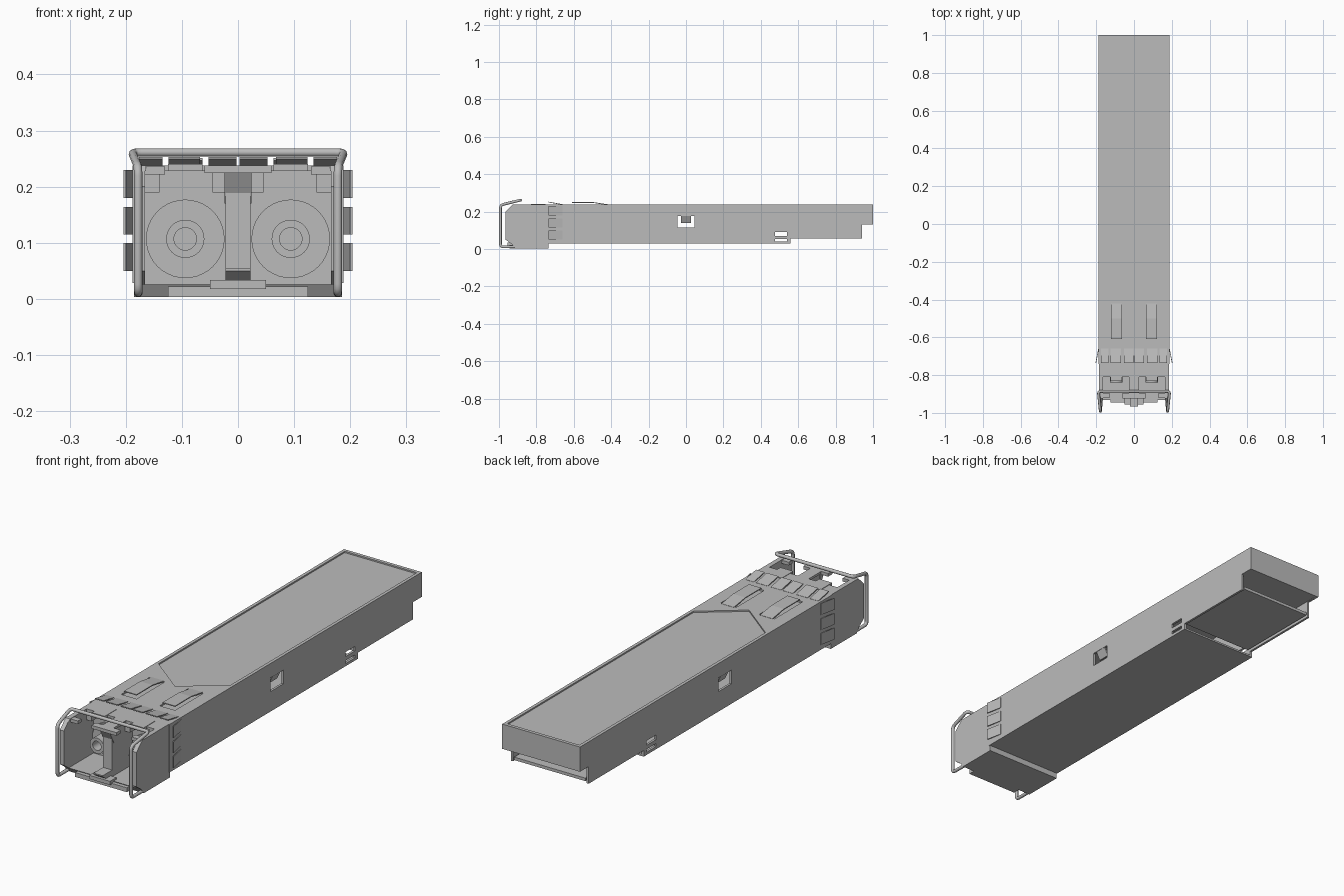
import bpy, bmesh, math
from mathutils import Vector

cube = bpy.data.objects.get("Cube")
if cube:
    bpy.data.objects.remove(cube, do_unlink=True)

metal = bpy.data.materials.new("plain_grey_metal")
metal.use_nodes = True
GREY = (0.5, 0.5, 0.5, 1)
metal.diffuse_color = GREY
metal.node_tree.nodes["Principled BSDF"].inputs["Base Color"].default_value = GREY


def prism(name, pts, axis, a, b):
    """Extrude a 2D outline along an axis from a to b."""
    place = {"x": lambda p, t: (t, p[0], p[1]),
             "y": lambda p, t: (p[0], t, p[1]),
             "z": lambda p, t: (p[0], p[1], t)}[axis]
    bm = bmesh.new()
    ends = [[bm.verts.new(place(p, t)) for p in pts] for t in (a, b)]
    for ring in ends:
        bm.faces.new(ring)
    n = len(pts)
    for i in range(n):
        j = (i + 1) % n
        bm.faces.new((ends[0][i], ends[0][j], ends[1][j], ends[1][i]))
    bmesh.ops.recalc_face_normals(bm, faces=bm.faces)
    me = bpy.data.meshes.new(name)
    bm.to_mesh(me)
    bm.free()
    ob = bpy.data.objects.new(name, me)
    bpy.context.collection.objects.link(ob)
    me.materials.append(metal)
    return ob


def box(name, x0, x1, y0, y1, z0, z1):
    return prism(name, [(x0, y0), (x1, y0), (x1, y1), (x0, y1)], "z", z0, z1)


def cut(target, cutter):
    mod = target.modifiers.new("cut", "BOOLEAN")
    mod.operation = "DIFFERENCE"
    mod.solver = "EXACT"
    mod.object = cutter
    bpy.context.view_layer.objects.active = target
    bpy.ops.object.modifier_apply(modifier=mod.name)
    bpy.data.objects.remove(cutter, do_unlink=True)


def mirrored_box(name, s, x0, x1, *rest):
    return box(name, min(s * x0, s * x1), max(s * x0, s * x1), *rest)


TOP, HALF = 0.238, 0.188

# Long sheet-metal housing, stepped at the rear
housing = prism("housing", [(-0.74, 0.028), (0.56, 0.028), (0.56, 0.055), (0.94, 0.055),
                            (0.94, 0.13), (1, 0.13), (1, TOP), (-0.74, TOP)], "x", -HALF, HALF)
cut(housing, box("cavity", -0.178, 0.178, -0.70, 0.988, 0.036, 0.224))
cut(housing, prism("label_recess", [(-0.174, -0.3), (0, -0.435), (0.174, -0.3),
                                    (0.174, 0.985), (-0.174, 0.985)], "z", 0.232, 0.3))
cut(housing, box("side_window", -0.3, 0.3, -0.045, 0.045, 0.115, 0.175))
cut(housing, box("upper_slot", -0.3, 0.3, 0.475, 0.54, 0.07, 0.09))
cut(housing, box("lower_slot", -0.3, 0.3, 0.475, 0.54, 0.04, 0.053))
for s in (-1, 1):
    cut(housing, mirrored_box("spring_pocket", s, 0.056, 0.13, -0.62, -0.425, 0.231, 0.3))

# Rear floor and connector ceiling
box("rear_floor", -0.172, 0.172, 0.55, 0.94, 0.062, 0.075)
box("rear_ceiling", -0.179, 0.179, 0.80, 0.989, 0.132, 0.14)

# Front receptacle with two ports
front = prism("receptacle", [(-0.735, 0.003), (-0.915, 0.003), (-0.93, 0.025), (-0.965, 0.05),
                             (-0.965, 0.2), (-0.925, TOP), (-0.735, TOP)], "x", -0.185, 0.185)
for s in (-1, 1):
    cut(front, mirrored_box("port", s, 0.022, 0.166, -1.1, -0.76, 0.026, 0.228))
    cut(front, mirrored_box("port_roof", s, 0.026, 0.164, -1.1, -0.81, 0.2, 0.3))
cut(front, box("divider_relief", -0.03, 0.03, -1.1, -0.90, 0.055, 0.3))

for s in (-1, 1):
    side = "left" if s > 0 else "right"
    # Port shoulders and ferrules
    mirrored_box(side + "_outer_shoulder", s, 0.14, 0.17, -0.81, -0.755, 0.19, 0.23)
    mirrored_box(side + "_inner_shoulder", s, 0.02, 0.045, -0.81, -0.755, 0.19, 0.23)
    mirrored_box(side + "_latch_catch", s, 0.063, 0.125, -0.83, -0.75, 0.228, 0.24)
    mirrored_box(side + "_top_lug", s, 0.13, 0.17, -0.92, -0.895, 0.222, 0.236)
    for part, r, y in (("port_disc", 0.07, -0.77), ("ferrule", 0.034, -0.84)):
        ring = [(s * 0.094 + r * math.cos(i * math.tau / 40),
                 0.107 + r * math.sin(i * math.tau / 40)) for i in range(40)]
        ob = prism(side + "_" + part, ring, "y", y, -0.758)
        if part == "ferrule":
            bore = [(s * 0.094 + 0.02 * math.cos(i * math.tau / 32),
                     0.107 + 0.02 * math.sin(i * math.tau / 32)) for i in range(32)]
            cut(ob, prism("bore", bore, "y", -0.9, -0.78))

    # Side spring fingers, flared outward at the front
    for k, (z0, z1) in enumerate(((0.05, 0.1), (0.115, 0.164), (0.18, 0.23))):
        prism(f"{side}_spring_finger_{k + 1}",
              [(s * 0.186, -0.66), (s * 0.189, -0.66), (s * 0.204, -0.735), (s * 0.2, -0.735)],
              "z", z0, z1)
    # Top spring fingers
    for k, (x0, x1) in enumerate(((0.003, 0.053), (0.068, 0.124), (0.135, 0.176))):
        prism(f"{side}_top_finger_{k + 1}",
              [(-0.66, 0.235), (-0.66, 0.239), (-0.735, 0.253), (-0.735, 0.249)],
              "x", s * x0, s * x1)
    # Raised leaf spring on the top
    prism(side + "_leaf_spring", [(-0.61, 0.247), (-0.61, 0.251), (-0.5, 0.251),
                                  (-0.42, 0.239), (-0.42, 0.234), (-0.5, 0.247)],
          "x", s * 0.063, s * 0.123)
    # Tab bent into the side window
    prism(side + "_window_tab", [(s * 0.187, 0.176), (s * 0.179, 0.176),
                                 (s * 0.163, 0.14), (s * 0.169, 0.14)], "y", -0.027, 0.027)

# Divider T-piece, foot and lower latch
box("divider_cap", -0.06, 0.06, -0.925, -0.895, 0.224, TOP)
prism("divider_brace", [(-0.92, 0.226), (-0.89, 0.226), (-0.89, 0.17)], "x", -0.024, 0.024)
box("divider_foot", -0.05, 0.05, -0.955, -0.91, 0.018, 0.034)
box("lower_latch", -0.125, 0.125, -0.945, -0.90, 0.003, 0.022)

# Wire bail: one rounded path, mirrored across the centre
half = [Vector(p) for p in ((0.125, -0.905, 0.011), (0.178, -0.905, 0.011),
                            (0.178, -0.992, 0.011), (0.178, -0.992, 0.235),
                            (0.189, -0.885, 0.261))]
corners = half + [Vector((-p.x, p.y, p.z)) for p in reversed(half)]
path = [corners[0]]
for p, c, n in zip(corners, corners[1:], corners[2:]):
    a = c + (p - c).normalized() * 0.016
    b = c + (n - c).normalized() * 0.016
    for i in range(5):
        t = i / 4
        path.append(a * (1 - t) ** 2 + c * 2 * t * (1 - t) + b * t ** 2)
path.append(corners[-1])
curve = bpy.data.curves.new("wire_bail", "CURVE")
curve.dimensions = "3D"
curve.bevel_depth = 0.0075
curve.bevel_resolution = 3
curve.use_fill_caps = True
spline = curve.splines.new("POLY")
spline.points.add(len(path) - 1)
for point, co in zip(spline.points, path):
    point.co = (*co, 1)
curve.materials.append(metal)
bail = bpy.data.objects.new("wire_bail", curve)
bpy.context.collection.objects.link(bail)

# Smooth shading on the round parts only
bpy.ops.object.select_all(action="DESELECT")
for ob in bpy.context.collection.objects:
    if ob.name.endswith(("ferrule", "port_disc")):
        ob.select_set(True)
        bpy.context.view_layer.objects.active = ob
bpy.ops.object.shade_smooth_by_angle(angle=math.radians(35))
